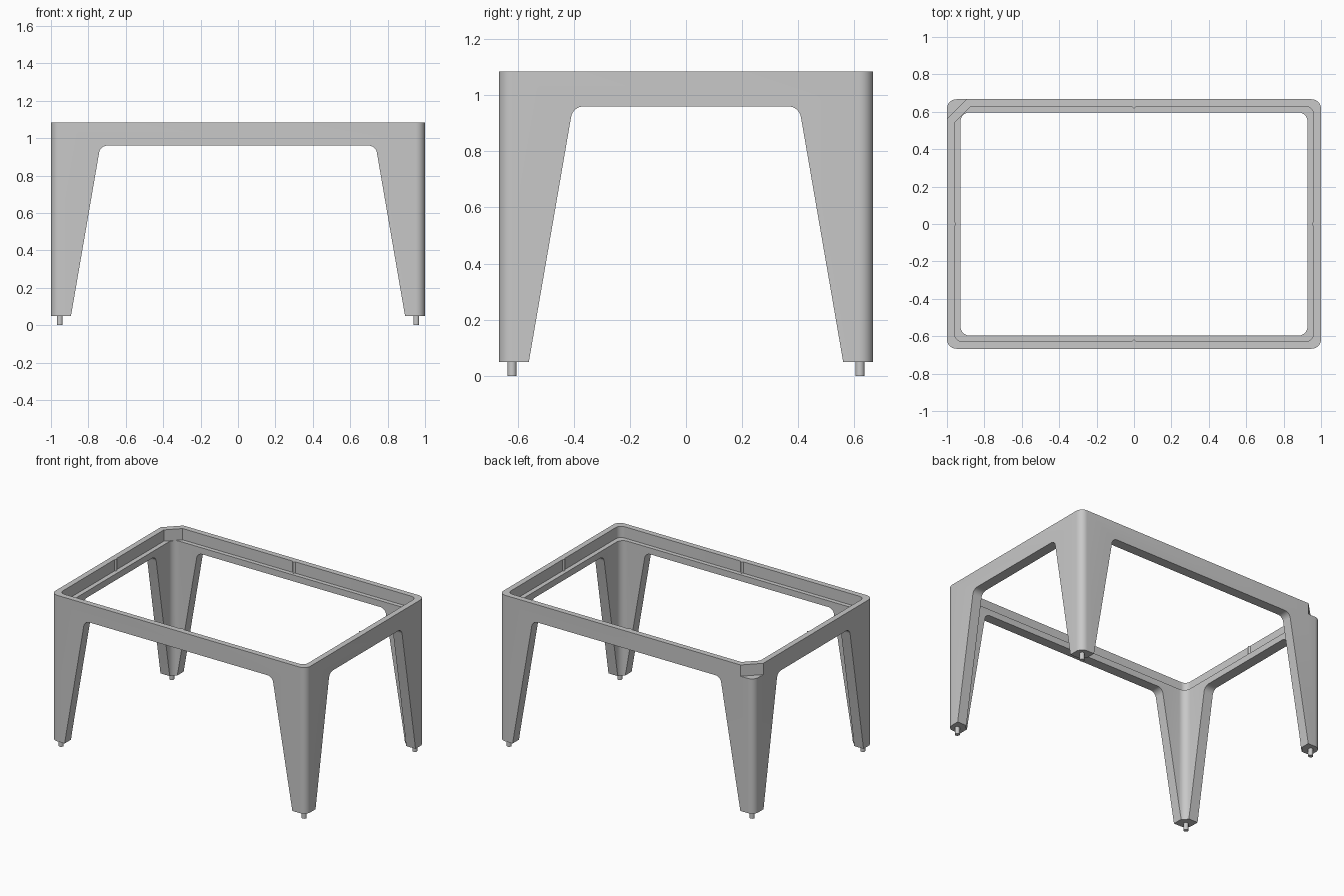
import bpy, bmesh, math
from mathutils import Vector

cube = bpy.data.objects.get("Cube")
if cube:
    bpy.data.objects.remove(cube, do_unlink=True)

TOP, FOOT, LEDGE, ARCH = 1.085, 0.05, 1.005, 0.96
HX, HY = 1.0, 0.667

grey = bpy.data.materials.new("plain_grey")
grey.use_nodes = True
colour = (0.58, 0.58, 0.58, 1)
grey.diffuse_color = colour
grey.node_tree.nodes["Principled BSDF"].inputs["Base Color"].default_value = colour


def round_corner(prev, point, nxt, radius, steps=8):
    """Arc that replaces a polygon corner."""
    p = Vector(point)
    a, b = (Vector(prev) - p).normalized(), (Vector(nxt) - p).normalized()
    half = a.angle(b) / 2
    centre = p + (a + b).normalized() * (radius / math.sin(half))
    start = p + a * (radius / math.tan(half)) - centre
    end = p + b * (radius / math.tan(half)) - centre
    return [centre + start.slerp(end, i / steps).normalized() * radius for i in range(steps + 1)]


def rounded(points, radii):
    out = []
    n = len(points)
    for i, (p, r) in enumerate(zip(points, radii)):
        out += round_corner(points[i - 1], p, points[(i + 1) % n], r) if r else [Vector(p)]
    return out


def prism(name, outline, low, high, place=lambda u, v, w: (u, v, w)):
    """Extrude a 2D outline between two heights along the chosen axis."""
    bm = bmesh.new()
    base = bm.faces.new([bm.verts.new(place(p[0], p[1], low)) for p in outline])
    new = bmesh.ops.extrude_face_region(bm, geom=[base], use_keep_orig=True)["geom"]
    shift = Vector(place(0, 0, high)) - Vector(place(0, 0, low))
    bmesh.ops.translate(bm, vec=shift, verts=[g for g in new if isinstance(g, bmesh.types.BMVert)])
    bmesh.ops.recalc_face_normals(bm, faces=bm.faces)
    mesh = bpy.data.meshes.new(name)
    bm.to_mesh(mesh)
    bm.free()
    mesh.materials.append(grey)
    obj = bpy.data.objects.new(name, mesh)
    bpy.context.collection.objects.link(obj)
    return obj


def rectangle(x, y):
    return [(-x, -y), (x, -y), (x, y), (-x, y)]


def arch(half):
    """Tapered opening between two legs, rounded at the top."""
    bottom, top, low = half, half - 0.157, -0.1
    flare = bottom + 0.157 * (FOOT - low) / (ARCH - FOOT)
    return rounded([(-flare, low), (flare, low), (top, ARCH), (-top, ARCH)], [0, 0, 0.045, 0.045])


# Outer body
frame = prism("table_frame", rounded(rectangle(HX, HY), [0.05] * 4), FOOT, TOP)

# Recess for the top: one chamfered corner and a small ridge on each side
lx, ly, c, w, d = 0.96, 0.627, 0.087, 0.012, 0.01
recess = rounded(
    [(-lx, -ly), (-w, -ly), (0, d - ly), (w, -ly),
     (lx, -ly), (lx, -w), (lx - d, 0), (lx, w),
     (lx, ly), (w, ly), (0, ly - d), (-w, ly),
     (c - lx, ly), (-lx, ly - c), (-lx, w), (d - lx, 0), (-lx, -w)],
    [0.04, 0, 0, 0] * 3 + [0] * 5)

# Cutters
n = 0.105
cutters = [
    prism("inner_cutter", rounded(rectangle(0.928, 0.597), [0.05] * 4), -0.1, 1.2),
    prism("recess_cutter", recess, LEDGE, 1.2),
    prism("corner_cutter", [(-HX - n, HY - 2 * n), (2 * n - HX, HY + n), (-HX - n, HY + n)],
          LEDGE, 1.2),
    prism("front_arch_cutter", arch(0.893), -1, 1, lambda u, v, w: (u, w, v)),
    prism("side_arch_cutter", arch(0.56), -1.5, 1.5, lambda u, v, w: (w, u, v)),
]
for cutter in cutters:
    mod = frame.modifiers.new(cutter.name, "BOOLEAN")
    mod.operation, mod.solver, mod.object = "DIFFERENCE", "EXACT", cutter
    cutter.hide_render = True

# Apply the cuts and drop the cutters
bpy.context.view_layer.objects.active = frame
for mod in list(frame.modifiers):
    bpy.ops.object.modifier_apply(modifier=mod.name)
for cutter in cutters:
    bpy.data.objects.remove(cutter, do_unlink=True)

# Pegs under the feet
parts = [frame]
for sx, side in ((-1, "right"), (1, "left")):
    for sy, end in ((-1, "front"), (1, "back")):
        bpy.ops.mesh.primitive_cylinder_add(vertices=24, radius=0.016, depth=0.07,
                                            location=(sx * 0.953, sy * 0.62, 0.035))
        peg = bpy.context.object
        peg.name = f"{end}_{side}_peg"
        peg.data.materials.append(grey)
        parts.append(peg)

# Smooth rounded corners, keep edges sharp
bpy.ops.object.select_all(action="DESELECT")
for part in parts:
    part.select_set(True)
bpy.context.view_layer.objects.active = frame
bpy.ops.object.shade_smooth_by_angle(angle=math.radians(30))
